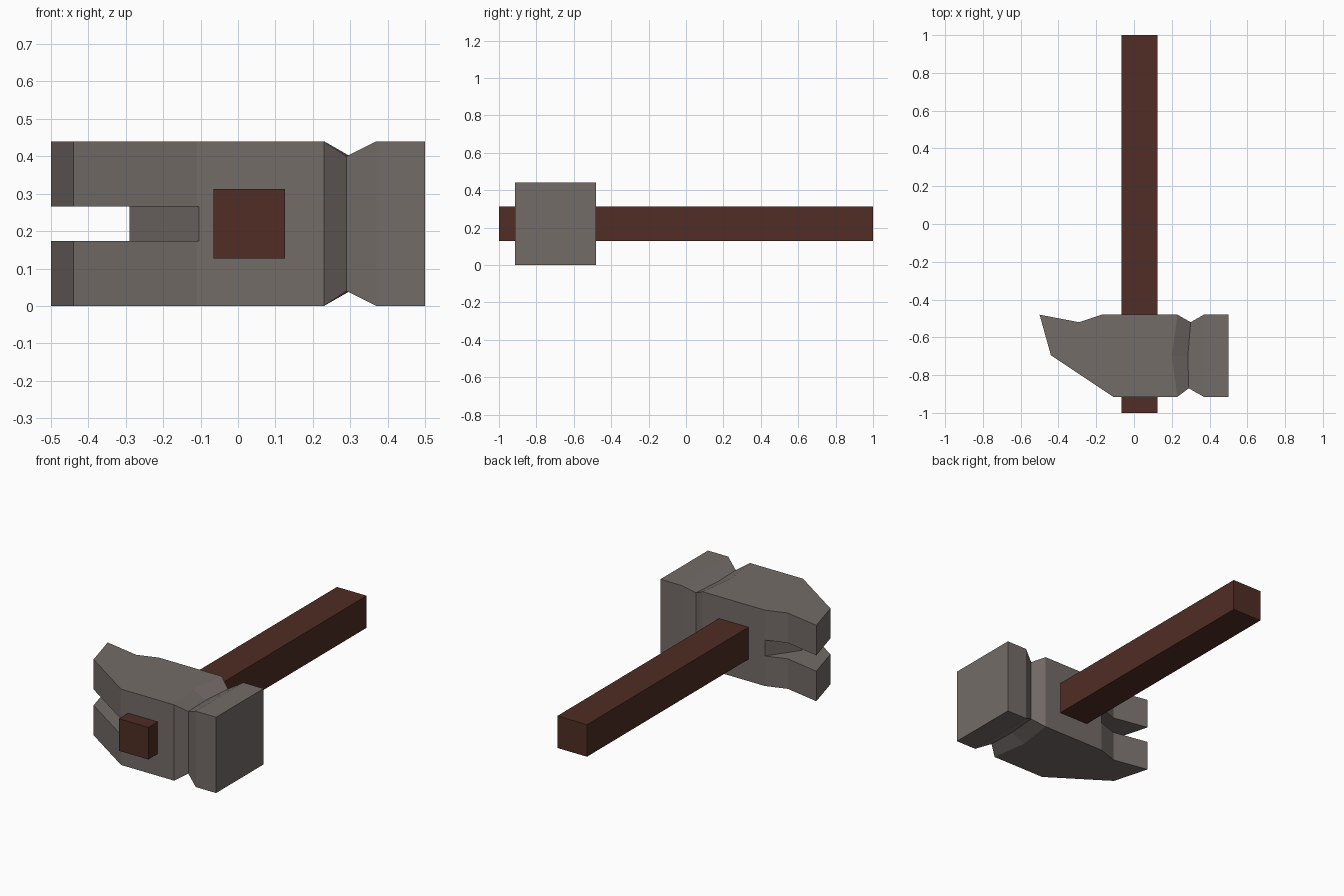
import bpy, bmesh

if "Cube" in bpy.data.objects:
    bpy.data.objects.remove(bpy.data.objects["Cube"])

def material(name, rgb):
    m = bpy.data.materials.new(name)
    m.diffuse_color = (*rgb, 1)
    m.use_nodes = True
    m.node_tree.nodes["Principled BSDF"].inputs["Base Color"].default_value = m.diffuse_color
    return m

steel = material("grey steel", (0.174, 0.150, 0.140))
wood = material("dark brown wood", (0.080, 0.026, 0.018))

def finish(name, bm, mat=None):
    bmesh.ops.recalc_face_normals(bm, faces=bm.faces)
    mesh = bpy.data.meshes.new(name)
    bm.to_mesh(mesh)
    bm.free()
    if mat:
        mesh.materials.append(mat)
    ob = bpy.data.objects.new(name, mesh)
    bpy.context.collection.objects.link(ob)
    return ob

def slab(name, outline, caps, zs, mat=None, rim=None, dips=(), dip=0.04):
    """Closed slab: outline points at two heights, with dipped points on both caps."""
    rim = rim or len(outline)
    bm = bmesh.new()
    rings = [[bm.verts.new((x, y, z + (s * dip if i in dips else 0)))
              for i, (x, y) in enumerate(outline)] for z, s in zip(zs, (1, -1))]
    for ring in rings:
        for cap in caps:
            bm.faces.new([ring[i] for i in cap])
    for i in range(rim):
        j = (i + 1) % rim
        bm.faces.new([rings[0][i], rings[0][j], rings[1][j], rings[1][i]])
    return finish(name, bm, mat)

# hammer head: top-view profile, then two inner points along the neck groove
outline = [(-.5, -.48), (-.29, -.52), (-.17, -.48), (.23, -.48), (.30, -.52),
           (.37, -.48), (.5, -.48), (.5, -.915), (.37, -.915), (.29, -.87),
           (.23, -.915), (-.11, -.915), (-.44, -.695),
           (.20, -.70), (.285, -.70)]
caps = [(0, 1, 2, 3, 13, 10, 11, 12), (3, 4, 14, 13), (13, 14, 9, 10),
        (4, 5, 8, 9, 14), (5, 6, 7, 8)]
head = slab("hammer_head", outline, caps, (0, .44), steel, rim=13, dips=(4, 9, 14))

# claw slot, with a V-shaped end
cut = [(-.05, -.31), (-.29, -.65), (-.01, -1.05), (-.8, -1.05), (-.8, -.31)]
cutter = slab("claw_slot_cutter", cut, [range(5)], (.174, .266))
cutter.hide_render = True
cutter.hide_viewport = True
mod = head.modifiers.new("claw slot", 'BOOLEAN')
mod.operation = 'DIFFERENCE'
mod.solver = 'EXACT'
mod.object = cutter

# square handle running through the head
slab("handle", [(-.065, -1), (.125, -1), (.125, 1), (-.065, 1)],
     [range(4)], (.127, .313), wood)
